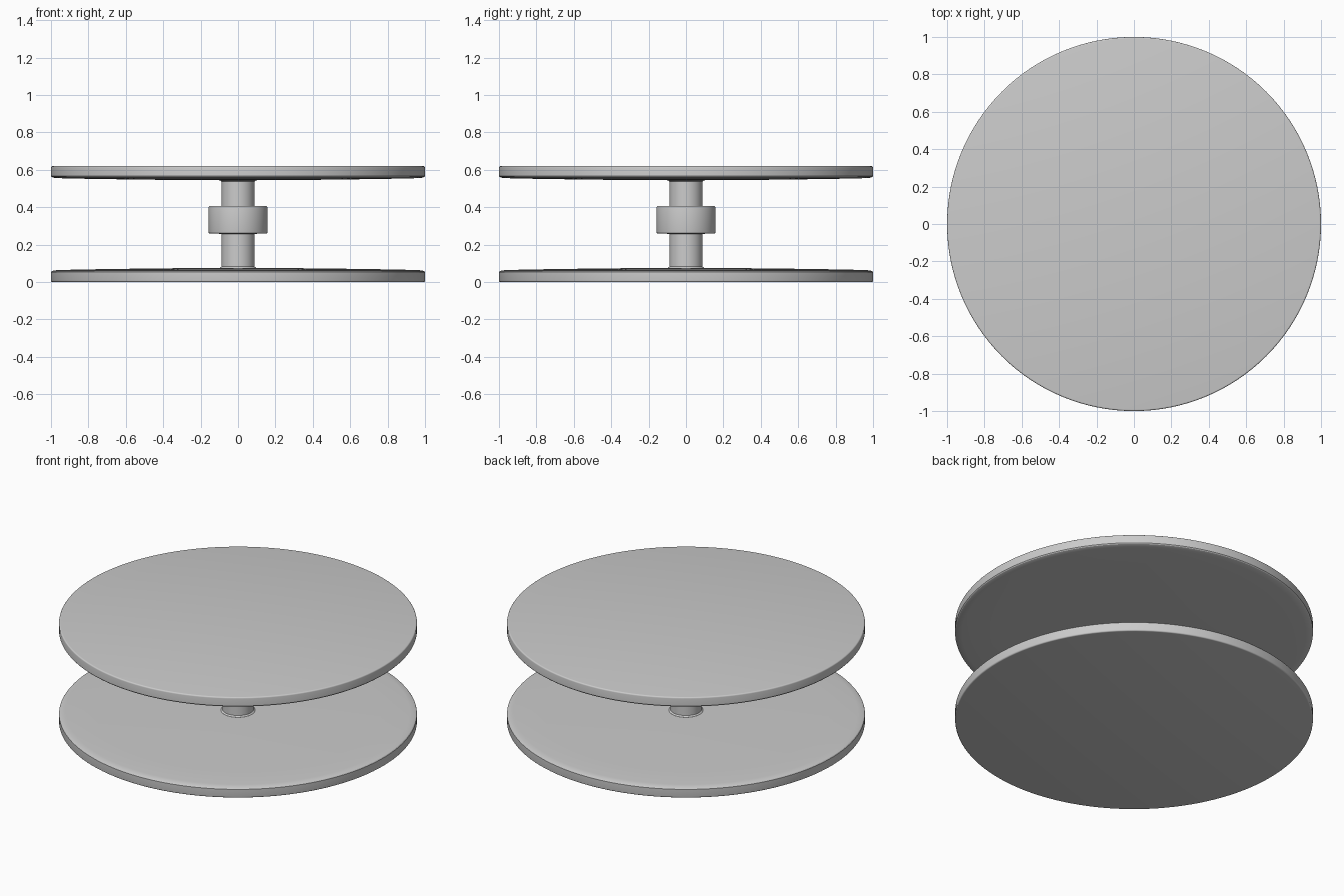
import bpy, bmesh, math

if "Cube" in bpy.data.objects:
    bpy.data.objects.remove(bpy.data.objects["Cube"])


def lathe(name, profile, sides=128):
    """Revolve an (r, z) profile that starts and ends on the z axis."""
    bm = bmesh.new()
    verts = [bm.verts.new((r, 0, z)) for r, z in profile]
    edges = [bm.edges.new(pair) for pair in zip(verts, verts[1:])]
    bmesh.ops.spin(bm, geom=verts + edges, cent=(0, 0, 0), axis=(0, 0, 1),
                   angle=2 * math.pi, steps=sides, use_duplicate=False)
    bmesh.ops.remove_doubles(bm, verts=bm.verts[:], dist=1e-5)
    bmesh.ops.recalc_face_normals(bm, faces=bm.faces[:])
    mesh = bpy.data.meshes.new(name)
    bm.to_mesh(mesh)
    bm.free()
    obj = bpy.data.objects.new(name, mesh)
    bpy.context.collection.objects.link(obj)
    bpy.ops.object.select_all(action='DESELECT')
    obj.select_set(True)
    bpy.context.view_layer.objects.active = obj
    bpy.ops.object.shade_smooth_by_angle(angle=math.radians(30))
    return obj


def arc(r, z, radius, start, end, steps=4):
    """Rounded profile corner around centre (r, z), angles in degrees."""
    angles = [math.radians(start + (end - start) * i / steps) for i in range(steps + 1)]
    return [(r + radius * math.cos(a), z + radius * math.sin(a)) for a in angles]


HEIGHT = 0.62

# Plates: flat outer face, rounded rim, inner face swelling gently to the centre
plate = ([(0, 0)] + arc(0.992, 0.008, 0.008, -90, 0)
         + [(1.0, 0.053), (0.996, 0.058), (0.985, 0.062), (0.96, 0.0645),
            (0.80, 0.068), (0.53, 0.072), (0.25, 0.075), (0, 0.076)])
lathe("lower_plate", plate)
lathe("upper_plate", [(r, HEIGHT - z) for r, z in plate])

# Spindle joining the plates, with small flares where it meets them
lathe("spindle", [(0, 0.06), (0.096, 0.06), (0.096, 0.076), (0.088, 0.083),
                  (0.088, 0.537), (0.096, 0.544), (0.096, 0.56), (0, 0.56)], 64)

# Collar around the spindle
lathe("collar", [(0, 0.258), (0.09, 0.258)] + arc(0.15, 0.268, 0.008, -90, 0)
      + arc(0.15, 0.398, 0.008, 0, 90) + [(0.09, 0.406), (0, 0.406)], 64)
